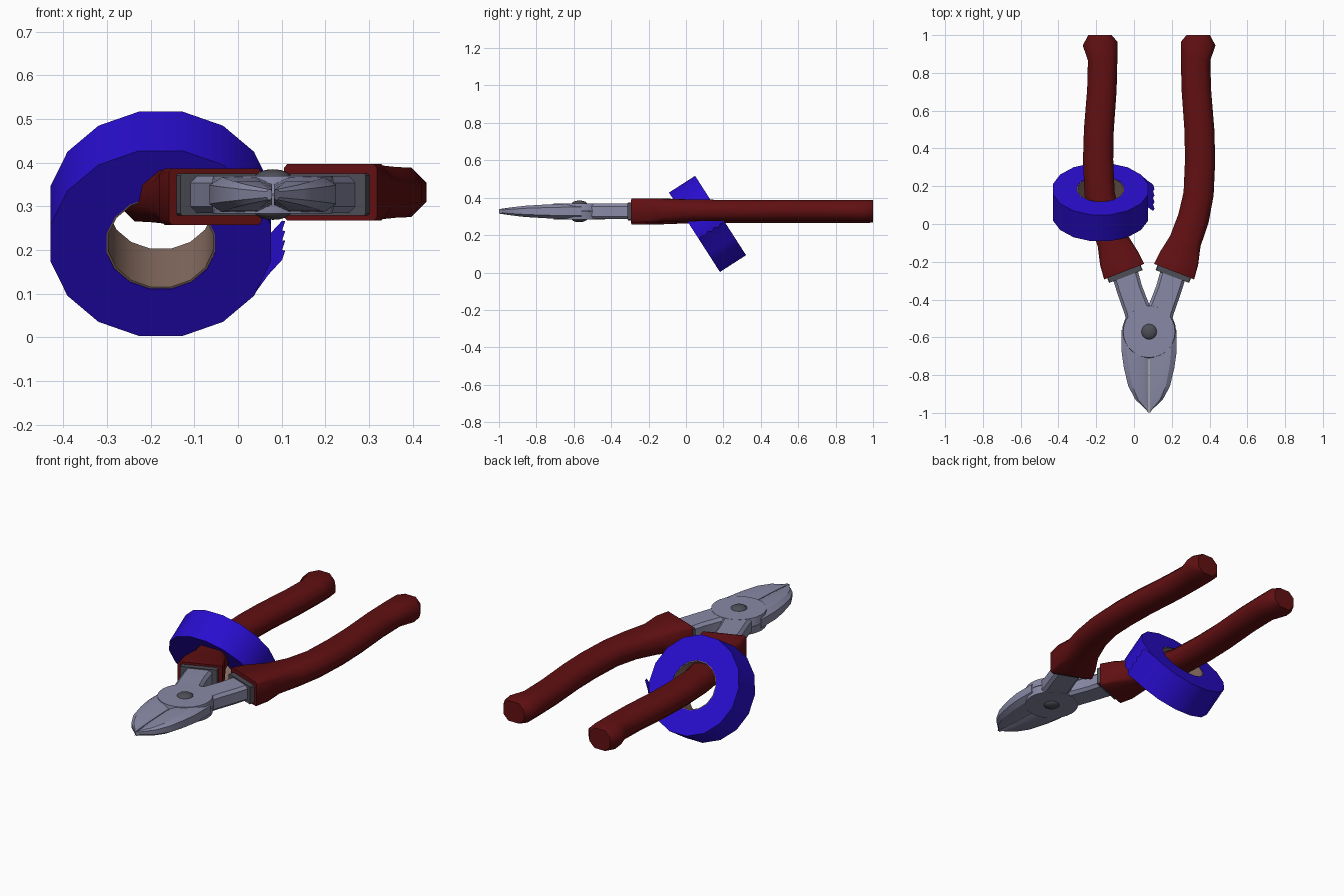
import bpy, bmesh, math
from mathutils import Matrix, Vector

if "Cube" in bpy.data.objects:
    bpy.data.objects.remove(bpy.data.objects["Cube"])


def mat(name, c):
    m = bpy.data.materials.new(name)
    m.diffuse_color = (*c, 1)
    m.use_nodes = True
    m.node_tree.nodes["Principled BSDF"].inputs["Base Color"].default_value = m.diffuse_color
    return m


RED = mat("red_grip", (0.12, 0.005, 0.006))
STEEL = mat("steel", (0.25, 0.25, 0.38))
DARK = mat("dark_grey", (0.075, 0.075, 0.095))
BLUE = mat("blue_tape", (0.022, 0.004, 0.62))
CARD = mat("cardboard", (0.22, 0.14, 0.11))

PX, PY, PZ = 0.08, -0.57, 0.327      # plier pivot


def finish(name, bm, m, angle=40):
    bmesh.ops.recalc_face_normals(bm, faces=bm.faces)
    me = bpy.data.meshes.new(name)
    bm.to_mesh(me)
    bm.free()
    o = bpy.data.objects.new(name, me)
    bpy.context.collection.objects.link(o)
    me.materials.append(m)
    bpy.ops.object.select_all(action='DESELECT')
    o.select_set(True)
    bpy.context.view_layer.objects.active = o
    bpy.ops.object.shade_smooth_by_angle(angle=math.radians(angle))
    return o


def loft(rings):
    """Join equal-length rings of points and cap both ends."""
    bm = bmesh.new()
    vs = [[bm.verts.new(p) for p in r] for r in rings]
    n = len(vs[0])
    for a, b in zip(vs, vs[1:]):
        for i in range(n):
            j = (i + 1) % n
            bm.faces.new((a[i], a[j], b[j], b[i]))
    bm.faces.new(vs[0])
    bm.faces.new(vs[-1])
    return bm


def sweep(path, z):
    """Chamfered-box section along a flat path of (x, y, half_w, half_h, chamfer)."""
    rings = []
    for i, (x, y, w, h, c) in enumerate(path):
        a, b = path[max(i - 1, 0)], path[min(i + 1, len(path) - 1)]
        t = Vector((b[0] - a[0], b[1] - a[1])).normalized()
        s = Vector((-t.y, t.x))
        sec = [(w, h - c), (w - c, h), (c - w, h), (-w, h - c),
               (-w, c - h), (c - w, -h), (w - c, -h), (w, c - h)]
        rings.append([(x + s.x * u, y + s.y * u, z + v) for u, v in sec])
    return loft(rings)


def flip(bm):
    """Half turn about the long axis of the pliers."""
    bmesh.ops.transform(bm, matrix=Matrix.Translation((PX, 0, PZ)) @
                        Matrix.Rotation(math.pi, 4, 'Y') @
                        Matrix.Translation((-PX, 0, -PZ)), verts=bm.verts)
    return bm


def half(side, turned):
    def add(name, bm, m, angle=40):
        finish(side + name, flip(bm) if turned else bm, m, angle)

    # handle grip, described on the left
    grip = [(-.18, 1.0, .062, .055, .03), (-.18, .955, .092, .057, .035),
            (-.166, .87, .078, .057, .035), (-.17, .71, .078, .057, .035),
            (-.186, .5, .079, .057, .035), (-.19, .34, .08, .057, .035),
            (-.182, .16, .08, .057, .035), (-.155, .03, .083, .058, .034),
            (-.112, -.09, .085, .062, .028), (-.08, -.18, .106, .065, .012),
            (-.052, -.252, .114, .065, .008)]
    add("_grip", sweep(grip, PZ - .005), RED, 50)

    # dark collar at the mouth of the grip
    add("_collar", sweep([(-.065, -.22, .095, .048, .004),
                          (-.043, -.278, .095, .048, .004)], PZ), DARK)

    # steel arm
    add("_arm", sweep([(-.055, -.24, .07, .042, .015), (-.022, -.35, .068, .042, .015),
                       (.015, -.45, .07, .042, .015), (.05, -.53, .085, .04, .012)], PZ), STEEL)

    # half-thickness round hinge plate on the underside
    bm = bmesh.new()
    bmesh.ops.create_cone(bm, cap_ends=True, segments=28, radius1=.137, radius2=.143, depth=.042,
                          matrix=Matrix.Translation((PX, PY, PZ - .022)))
    add("_hinge_plate", bm, STEEL)

    # jaw on the opposite side: bevelled outer edge, thin tip
    rings = []
    for y, w, h in [(-.56, .143, .041), (-.68, .143, .04), (-.76, .132, .036),
                    (-.86, .108, .03), (-.93, .07, .022), (-.985, .012, .012)]:
        x0, x1, e = PX + .002, PX + .002 + w, h * .55
        rings.append([(x0, y, PZ - h * .6), (x0 + w * .25, y, PZ - h), (x0 + w * .8, y, PZ - h),
                      (x1, y, PZ - e), (x1, y, PZ + e), (x0 + w * .8, y, PZ + h),
                      (x0 + w * .25, y, PZ + h), (x0, y, PZ + h * .6)])
    for p in range(len(rings[-1])):
        x, y, z = rings[-1][p]
        rings[-1][p] = (x, -1.0 if x < PX + .006 else y, z)
    # the hinge plate of the other half sits over this root, so lower it slightly
    add("_jaw", loft(rings), STEEL, 30)

    # domed rivet head
    bm = bmesh.new()
    bmesh.ops.create_uvsphere(bm, u_segments=16, v_segments=8, radius=1)
    bmesh.ops.transform(bm, matrix=Matrix.Translation((PX, PY, PZ - .038)) @
                        Matrix.Diagonal((.043, .043, .02, 1)), verts=bm.verts)
    add("_rivet", bm, DARK, 60)


half("left", False)
half("right", True)

# tape roll: local axis along y, tilted back
R, W, N = .257, .083, 16
ROLL = Matrix.Translation((-.177, .115, .26)) @ Matrix.Rotation(math.radians(32.7), 4, 'X')


def ring(name, r0, r1, w, m):
    bm = bmesh.new()
    rows = []
    for i in range(N):
        a = 2 * math.pi * (i + .5) / N
        rows.append([bm.verts.new((r * math.cos(a), y, r * math.sin(a)))
                     for r, y in ((r0, -w), (r1, -w), (r1, w), (r0, w))])
    for i in range(N):
        a, b = rows[i], rows[(i + 1) % N]
        for k in range(4):
            bm.faces.new((a[k], a[(k + 1) % 4], b[(k + 1) % 4], b[k]))
    bmesh.ops.transform(bm, matrix=ROLL, verts=bm.verts)
    finish(name, bm, m)


ring("tape_roll", .127, R, W, BLUE)
ring("tape_core", .122, .1275, W - .002, CARD)

# loose tape end peeling off with a serrated edge
bm = bmesh.new()
cols = []
K = 8
for k in range(K + 1):
    y = -W + 2 * W * k / K
    tip = .012 if k % 2 else 0
    pts = [(.212, -.142), (.247, -.085), (.278 + tip * .6, -.045 + tip)]
    cols.append([bm.verts.new((x, y, z)) for x, z in pts])
for a, b in zip(cols, cols[1:]):
    for i in range(2):
        bm.faces.new((a[i], a[i + 1], b[i + 1], b[i]))
bmesh.ops.solidify(bm, geom=bm.faces[:], thickness=.004)
bmesh.ops.transform(bm, matrix=ROLL, verts=bm.verts)
finish("tape_end", bm, BLUE)
